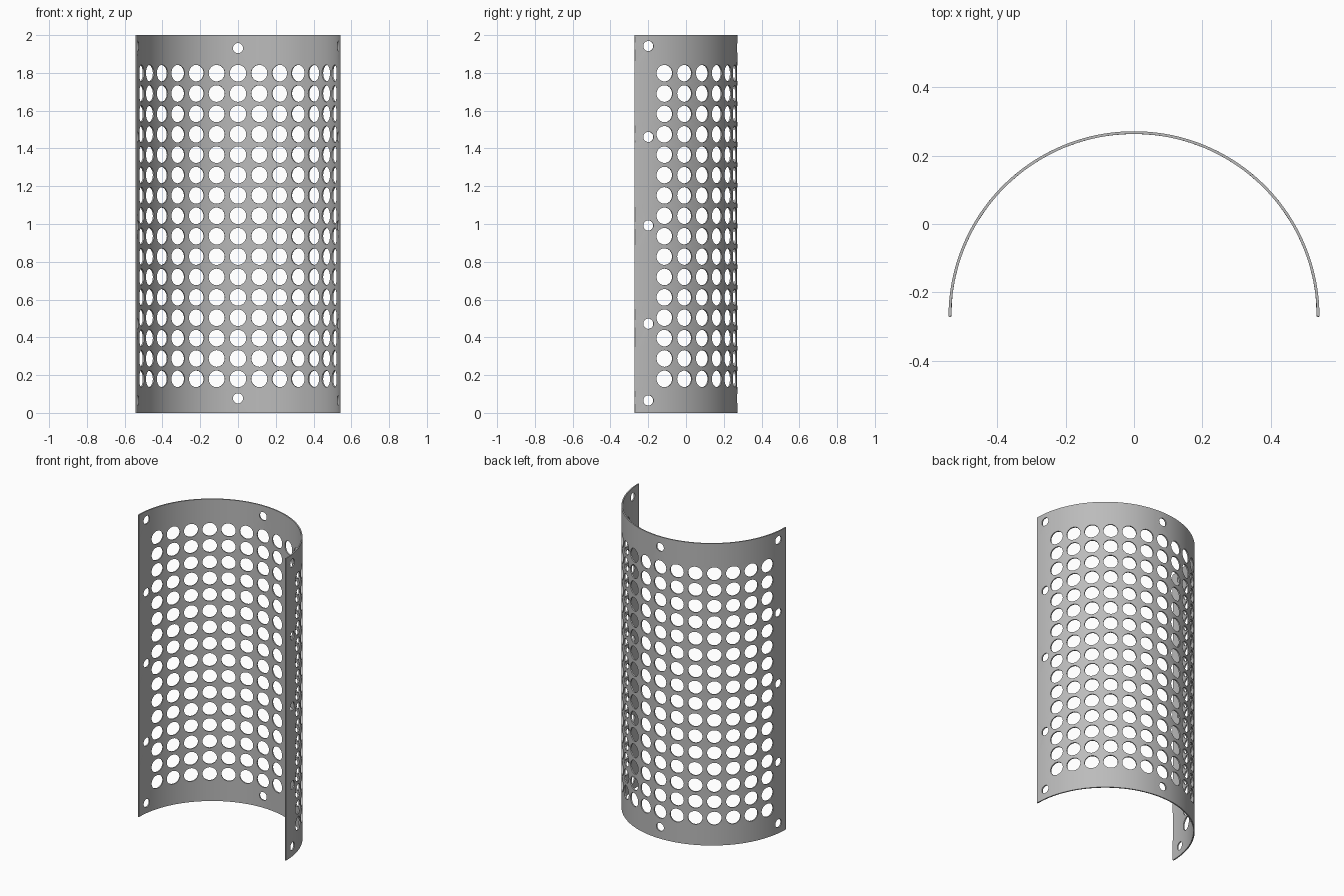
import bpy
import bmesh
from math import sin, cos, radians, pi
from mathutils import Vector

cube = bpy.data.objects.get("Cube")
if cube:
    bpy.data.objects.remove(cube, do_unlink=True)

# Sheet dimensions; u runs along the arc, z is up
RADIUS, THICK, HEIGHT = 0.539, 0.008, 2.0
HALF_ARC = RADIUS * pi / 2
COLS, ROWS = 13, 16
PITCH_U, PITCH_Z = RADIUS * radians(12.17), 0.1079
FIRST_ROW = 0.18
HOLE_R, BOLT_R = 0.044, 0.027
SEG = 10  # subdivisions along each cell side

bm = bmesh.new()


def split(a, b):
    return [a + (b - a) * i / SEG for i in range(SEG + 1)]


def subdivide(lines):
    """Subdivide every interval between consecutive lines."""
    pts = [lines[0]]
    for a, b in zip(lines, lines[1:]):
        pts += split(a, b)[1:]
    return pts


def face(points):
    bm.faces.new([bm.verts.new((u, 0, z)) for u, z in points])


def plain_cell(us, zs):
    for u0, u1 in zip(us, us[1:]):
        for z0, z1 in zip(zs, zs[1:]):
            face([(u0, z0), (u1, z0), (u1, z1), (u0, z1)])


def holed_cell(us, zs, center, radius):
    """Rectangle with a round hole, joined by a ring of quads."""
    border = [(u, zs[0]) for u in us[:-1]]
    border += [(us[-1], z) for z in zs[:-1]]
    border += [(u, zs[-1]) for u in us[:0:-1]]
    border += [(us[0], z) for z in zs[:0:-1]]
    c = Vector(center)
    ring = [c + (Vector(p) - c).normalized() * radius for p in border]
    for i in range(len(border)):
        j = (i + 1) % len(border)
        face([border[i], border[j], ring[j], ring[i]])


# Horizontal cell lines: bottom margin, rows, top margin
row_edges = [FIRST_ROW + (i - 0.5) * PITCH_Z for i in range(ROWS + 1)]
lines = [0.0] + row_edges + [HEIGHT]

# Perforated columns, with a bolt hole above and below the middle one
for col in range(COLS):
    u = (col - COLS // 2) * PITCH_U
    us = split(u - PITCH_U / 2, u + PITCH_U / 2)
    for row in range(ROWS):
        holed_cell(us, split(*row_edges[row:row + 2]),
                   (u, FIRST_ROW + row * PITCH_Z), HOLE_R)
    for zs, bolt_z in ((split(*lines[:2]), 0.077), (split(*lines[-2:]), 1.931)):
        if col == COLS // 2:
            holed_cell(us, zs, (u, bolt_z), BOLT_R)
        else:
            plain_cell(us, zs)

# Side strips, each with five bolt holes
inner = COLS / 2 * PITCH_U
bolt_u = RADIUS * radians(82.3)
for side in (-1, 1):
    us = sorted(side * u for u in split(inner, HALF_ARC))
    start = 0
    for bolt_z in (0.066, 0.472, 0.992, 1.461, 1.942):
        lo = max(i for i, z in enumerate(lines) if z < bolt_z - BOLT_R - 0.003)
        hi = min(i for i, z in enumerate(lines) if z > bolt_z + BOLT_R + 0.003)
        if lo > start:
            plain_cell(us, subdivide(lines[start:lo + 1]))
        holed_cell(us, subdivide(lines[lo:hi + 1]), (side * bolt_u, bolt_z), BOLT_R)
        start = hi

# Weld the cells and bend the sheet into a half cylinder
bmesh.ops.remove_doubles(bm, verts=bm.verts[:], dist=0.0001)
center_y = -(RADIUS + THICK / 2) / 2
for v in bm.verts:
    angle = v.co.x / RADIUS
    v.co = (RADIUS * sin(angle), center_y + RADIUS * cos(angle), v.co.z)
bmesh.ops.recalc_face_normals(bm, faces=bm.faces[:])

mesh = bpy.data.meshes.new("perforated_half_tube")
bm.to_mesh(mesh)
bm.free()
tube = bpy.data.objects.new("perforated_half_tube", mesh)
bpy.context.collection.objects.link(tube)

# Grey metal
metal = bpy.data.materials.new("grey_metal")
metal.use_nodes = True
color = (0.5, 0.5, 0.5, 1.0)
metal.diffuse_color = color
metal.node_tree.nodes["Principled BSDF"].inputs["Base Color"].default_value = color
mesh.materials.append(metal)

# Sheet thickness and smooth curve with crisp edges
bpy.ops.object.select_all(action="DESELECT")
tube.select_set(True)
bpy.context.view_layer.objects.active = tube
solid = tube.modifiers.new("thickness", "SOLIDIFY")
solid.thickness = THICK
solid.offset = 0
bpy.ops.object.modifier_apply(modifier=solid.name)
bpy.ops.object.shade_smooth_by_angle(angle=radians(40))
